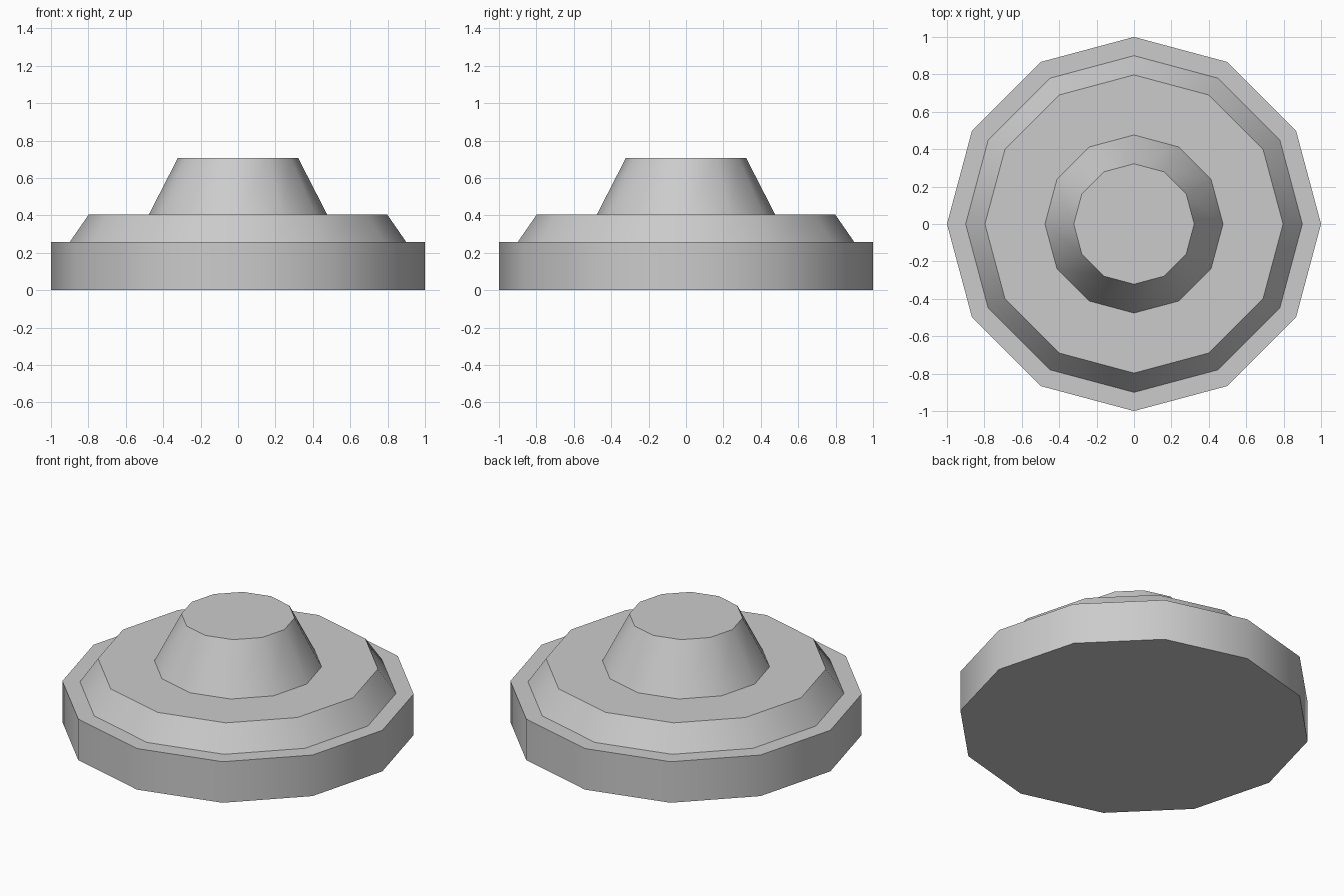
import bpy, bmesh
from math import cos, sin, tau, radians

if "Cube" in bpy.data.objects:
    bpy.data.objects.remove(bpy.data.objects["Cube"])

SIDES = 12
# stepped profile from the bottom rim to the top rim: (radius, height)
PROFILE = [(1.0, 0.0), (1.0, 0.257), (0.90, 0.257), (0.797, 0.406),
           (0.476, 0.406), (0.322, 0.706)]


def lathe(name, profile, sides):
    """Revolve a profile about z and close both ends with flat caps."""
    bm = bmesh.new()
    rings = [[bm.verts.new((r * cos(tau * i / sides), r * sin(tau * i / sides), z))
              for i in range(sides)] for r, z in profile]
    for low, high in zip(rings, rings[1:]):
        for i in range(sides):
            j = (i + 1) % sides
            bm.faces.new((low[i], low[j], high[j], high[i]))
    bm.faces.new(rings[0][::-1])
    bm.faces.new(rings[-1])
    mesh = bpy.data.meshes.new(name)
    bm.to_mesh(mesh)
    bm.free()
    obj = bpy.data.objects.new(name, mesh)
    bpy.context.collection.objects.link(obj)
    return obj


# stepped round pedestal: disc, bevelled shoulder and tapered hub in one skin
pedestal = lathe("stepped_pedestal", PROFILE, SIDES)
bpy.context.view_layer.objects.active = pedestal
pedestal.select_set(True)
bpy.ops.object.shade_smooth_by_angle(angle=radians(35))
